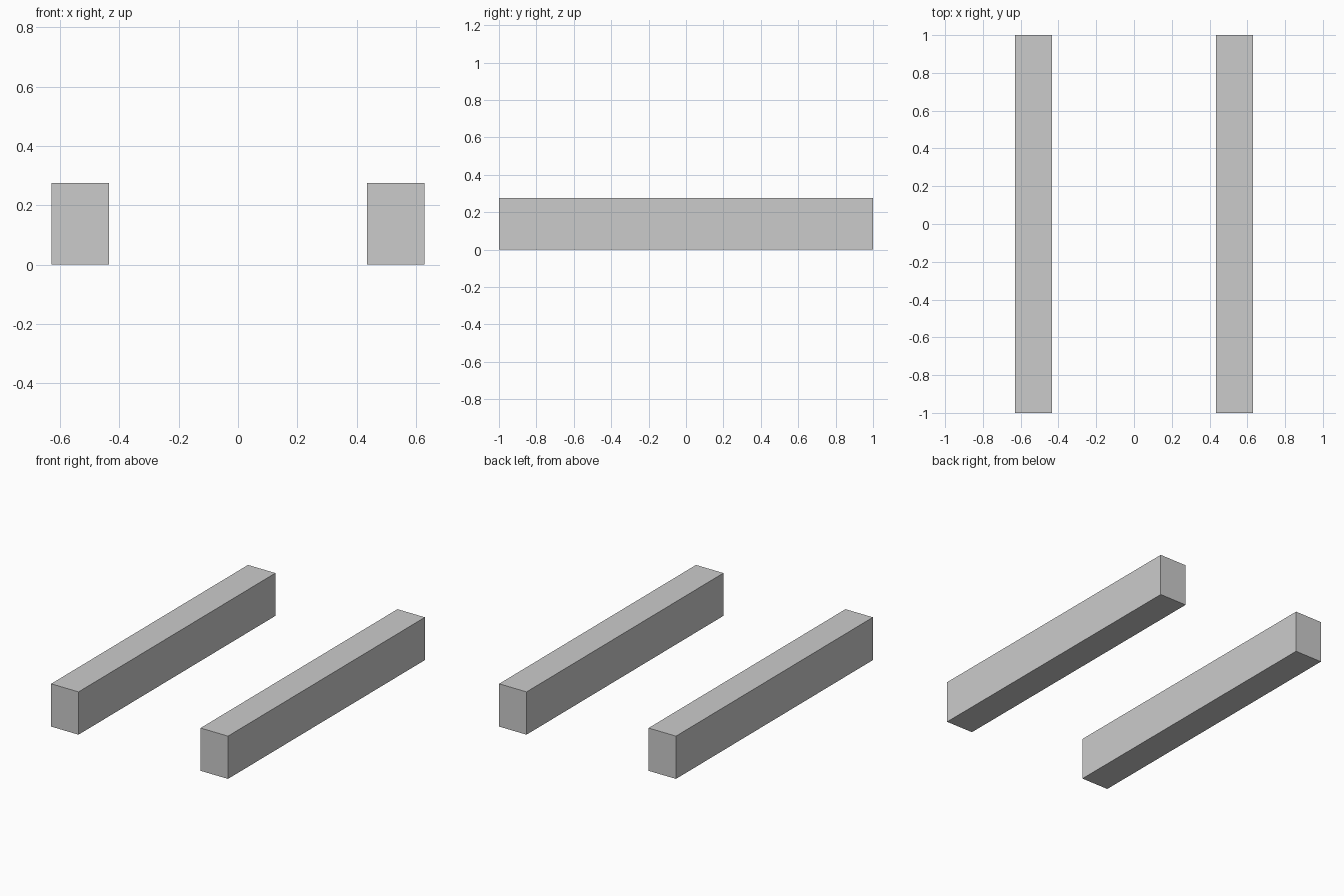
import bpy

if "Cube" in bpy.data.objects:
    bpy.data.objects.remove(bpy.data.objects["Cube"])

LENGTH, HEIGHT = 2.0, 0.275
INNER, OUTER = 0.434, 0.629


def beam(name, side):
    """Rectangular beam running front to back, resting on the ground."""
    x = side * (INNER + OUTER) / 2
    bpy.ops.mesh.primitive_cube_add(size=1, location=(x, 0, HEIGHT / 2))
    obj = bpy.context.object
    obj.name = name
    obj.scale = (OUTER - INNER, LENGTH, HEIGHT)
    bpy.ops.object.transform_apply(location=False, rotation=False, scale=True)
    return obj


# Two parallel beams, mirrored about x = 0
for name, side in (("left_beam", -1), ("right_beam", 1)):
    beam(name, side)
